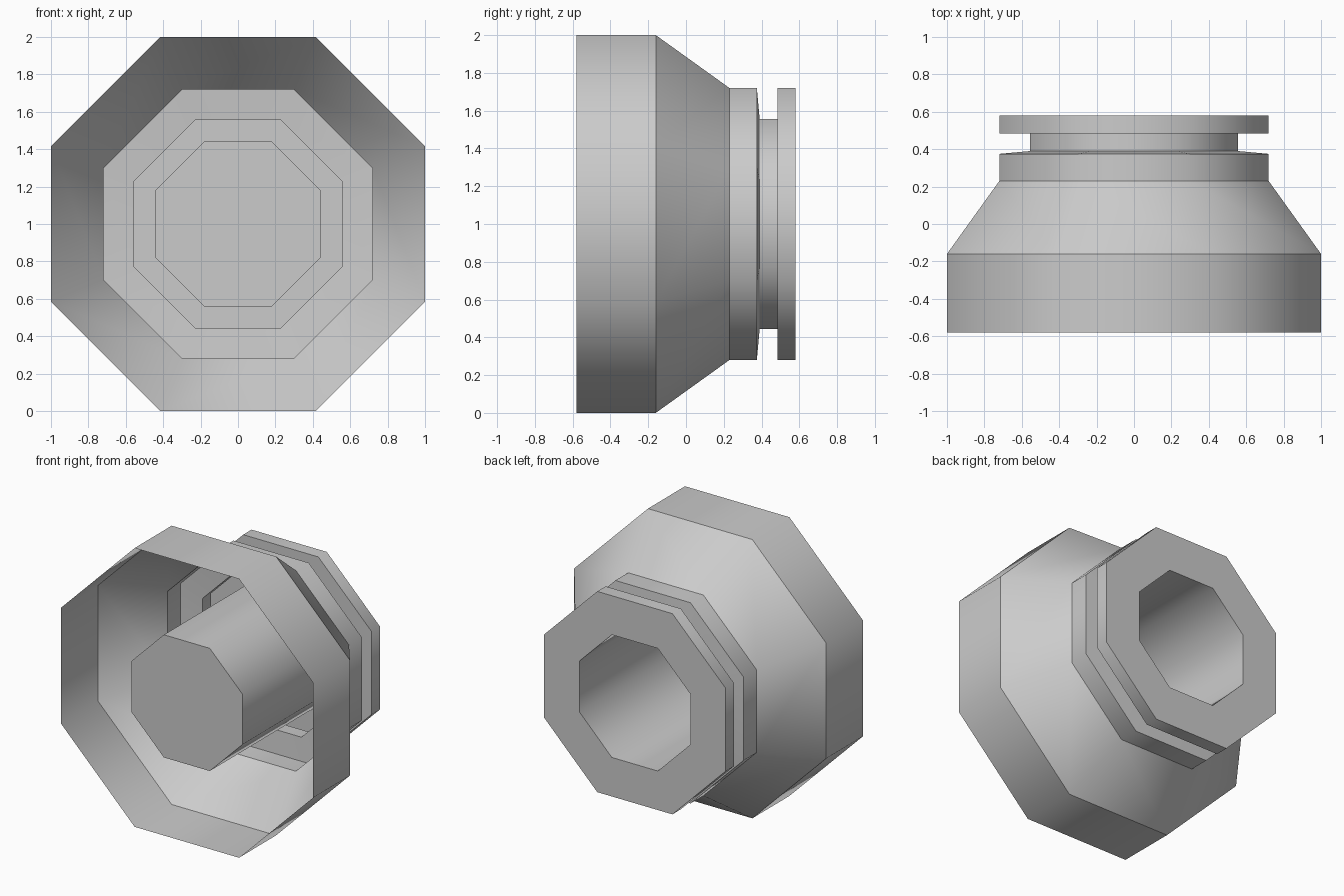
import bpy, bmesh, math

if "Cube" in bpy.data.objects:
    bpy.data.objects.remove(bpy.data.objects["Cube"], do_unlink=True)

SIDES = 8
CORNER = 1 / math.cos(math.pi / SIDES)  # flat-to-flat radius to corner radius

grey = bpy.data.materials.new("plain grey")
grey.use_nodes = True
colour = (0.6, 0.6, 0.6, 1)
grey.diffuse_color = colour
grey.node_tree.nodes["Principled BSDF"].inputs["Base Color"].default_value = colour


def lathe(name, profile, cap_end=False):
    """Turn (flat radius, y) points into an open octagonal shell."""
    bm = bmesh.new()
    rings = []
    for radius, y in profile:
        ring = []
        for i in range(SIDES):
            a = (i + 0.5) * math.tau / SIDES
            r = radius * CORNER
            ring.append(bm.verts.new((r * math.cos(a), y, 1 + r * math.sin(a))))
        rings.append(ring)
    for a, b in zip(rings, rings[1:]):
        for i in range(SIDES):
            j = (i + 1) % SIDES
            bm.faces.new((a[i], b[i], b[j], a[j]))
    if cap_end:
        bm.faces.new(rings[-1])
    for f in bm.faces:
        f.smooth = True
    # Sharp creases around each ring, smooth around the axis
    for ring in rings:
        for i in range(SIDES):
            edge = bm.edges.get((ring[i], ring[(i + 1) % SIDES]))
            edge.smooth = False
    bm.normal_update()
    # Make the shell's first band face away from the axis
    first = bm.faces[:][0]
    c = first.calc_center_median()
    if first.normal.x * c.x + first.normal.z * (c.z - 1) < 0:
        bmesh.ops.reverse_faces(bm, faces=bm.faces[:])
    bmesh.ops.recalc_face_normals(bm, faces=bm.faces[:]) if cap_end is None else None
    mesh = bpy.data.meshes.new(name)
    bm.to_mesh(mesh)
    bm.free()
    mesh.materials.append(grey)
    obj = bpy.data.objects.new(name, mesh)
    bpy.context.collection.objects.link(obj)
    return obj


# Flared shell, grooved collar, back flange and the closed central bore
lathe("flared_housing", [
    (1.0, -0.58), (1.0, -0.16),      # wide front band
    (0.72, 0.23), (0.72, 0.375),     # taper and collar
    (0.555, 0.39), (0.555, 0.485),   # groove
    (0.72, 0.485), (0.72, 0.58),     # back flange
    (0.44, 0.58), (0.44, -0.58),     # bore running to the front
], cap_end=True)
